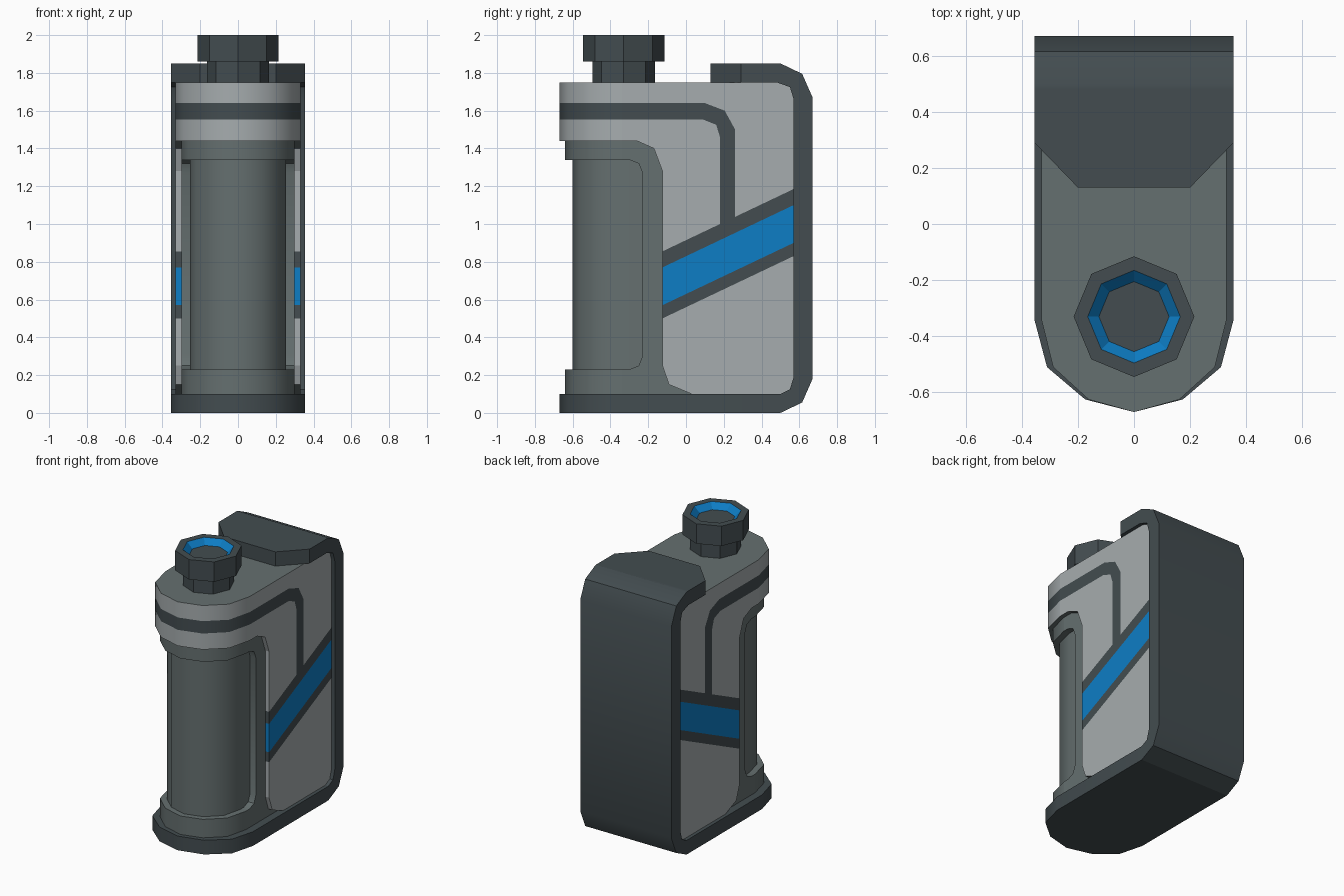
import bpy, bmesh, math

if "Cube" in bpy.data.objects:
    bpy.data.objects.remove(bpy.data.objects["Cube"])


def material(name, rgb):
    m = bpy.data.materials.new(name)
    m.diffuse_color = (*rgb, 1)
    m.use_nodes = True
    m.node_tree.nodes["Principled BSDF"].inputs["Base Color"].default_value = m.diffuse_color
    return m


DARK = material("charcoal", (0.056, 0.073, 0.080))
MID = material("slate grey", (0.130, 0.160, 0.160))
LIGHT = material("light grey", (0.380, 0.415, 0.425))
BLUE = material("blue", (0.004, 0.205, 0.560))


def prism(name, pts, axis, lo, hi, mat, cap=None, smooth=True):
    """Extrude a 2D outline: axis 'z' takes (x, y) points, axis 'x' takes (y, z)."""
    bm = bmesh.new()
    rings = []
    for h in (lo, hi):
        rings.append([bm.verts.new((a, b, h) if axis == 'z' else (h, a, b))
                      for a, b in pts])
    bm.faces.new(rings[0])
    bm.faces.new(rings[1])
    n = len(pts)
    for i in range(n):
        j = (i + 1) % n
        bm.faces.new((rings[0][i], rings[0][j], rings[1][j], rings[1][i]))
    bmesh.ops.recalc_face_normals(bm, faces=bm.faces)
    bm.normal_update()
    if cap:  # faces pointing up or down take the second colour
        for f in bm.faces:
            f.material_index = int(abs(f.normal.z) > 0.9)
    return finish(name, bm, [mat] + ([cap] if cap else []), smooth)


def finish(name, bm, mats, smooth):
    me = bpy.data.meshes.new(name)
    bm.to_mesh(me)
    bm.free()
    for m in mats:
        me.materials.append(m)
    if smooth:
        me.shade_smooth()
        me.set_sharp_from_angle(angle=math.radians(40))
    ob = bpy.data.objects.new(name, me)
    bpy.context.collection.objects.link(ob)
    return ob


Y0 = -0.34  # where the rounded nose begins


def nose(w, front, back):
    """Plan outline: straight sides with a faceted round front."""
    half = [(1, 0), (0.873, 0.515), (0.49, 0.864)]
    right = [(w * a, Y0 + (front - Y0) * b) for a, b in half]
    left = [(-x, y) for x, y in reversed(right)]
    return [(w, back)] + right + [(0, front)] + left + [(-w, back)]


# Outer frame: base plate, back band and top lip
prism("base_plate", nose(0.355, -0.67, 0.50), 'z', 0, 0.10, DARK)
prism("back_band", [(0.50, 0), (0.615, 0.055), (0.67, 0.18), (0.67, 1.67),
                    (0.615, 1.795), (0.50, 1.85), (0.48, 1.85), (0.48, 1.75),
                    (0.55, 1.725), (0.57, 1.66), (0.57, 0.19), (0.55, 0.125),
                    (0.50, 0.10)], 'x', -0.355, 0.355, DARK)
prism("top_lip", [(0.355, 0.50), (0.355, 0.29), (0.20, 0.13), (-0.20, 0.13),
                  (-0.355, 0.29), (-0.355, 0.50)], 'z', 1.75, 1.85, DARK)

# Inner core with a recess for the tube
prism("core", [(0.50, 0.10), (Y0, 0.10), (Y0, 0.23), (-0.30, 0.23), (-0.25, 0.25),
               (-0.23, 0.30), (-0.23, 1.27), (-0.25, 1.32), (-0.30, 1.34),
               (Y0, 1.34), (Y0, 1.75), (0.48, 1.75), (0.57, 1.66), (0.57, 0.19)],
      'x', -0.30, 0.30, MID)
prism("lower_collar", nose(0.30, -0.64, Y0 + 0.001), 'z', 0.10, 0.23, MID)
prism("upper_collar", nose(0.30, -0.64, Y0 + 0.001), 'z', 1.34, 1.44, MID)
prism("front_tube", nose(0.255, -0.60, -0.20), 'z', 0.22, 1.35, MID)

# Head bands round the front
for name, lo, hi, mat, cap in (("head_lower", 1.44, 1.553, LIGHT, MID),
                               ("head_stripe", 1.553, 1.64, DARK, None),
                               ("head_upper", 1.64, 1.75, LIGHT, MID)):
    prism(name, nose(0.33, -0.67, Y0 + 0.001), 'z', lo, hi, mat, cap)


def diag(y, z):
    """Height at y of a sloping line that starts at z on the panel's front edge."""
    return (y, z + (y + 0.125) * 0.475)


F, B = -0.125, 0.57


def sash(lo, hi):
    return [diag(F, lo), diag(B, lo), diag(B, hi), diag(F, hi)]


curve_out = [(Y0, 1.64), (0.10, 1.64), (0.205, 1.60), (0.26, 1.50), diag(0.26, 0.855)]
curve_in = [(Y0, 1.553), (0.09, 1.553), (0.16, 1.525), (0.18, 1.46), diag(0.18, 0.855)]
panels = (
    ("panel_lower", [diag(F, 0.50), (F, 0.25), (-0.09, 0.15), (0.03, 0.10),
                     (0.50, 0.10), (0.55, 0.125), (B, 0.19), diag(B, 0.50)], LIGHT),
    ("sash_edge_lower", sash(0.50, 0.57), DARK),
    ("sash", sash(0.57, 0.77), BLUE),
    ("sash_edge_upper", sash(0.77, 0.855), DARK),
    ("panel_inner", curve_in + [diag(F, 0.855), (F, 1.28), (-0.17, 1.40),
                                (-0.26, 1.44), (Y0, 1.44)], LIGHT),
    ("side_stripe", curve_out + curve_in[::-1], DARK),
    ("panel_upper", curve_out + [diag(B, 0.855), (B, 1.66), (0.55, 1.725),
                                 (0.48, 1.75), (Y0, 1.75)], LIGHT),
)
# Side panels on both sides
for side, s in (("right", 1), ("left", -1)):
    for name, pts, mat in panels:
        prism(f"{name}_{side}", pts, 'x', s * 0.30, s * 0.33, mat,
              MID if mat is LIGHT else None, smooth=False)

# Eight-sided mouthpiece: neck, head and blue funnel, turned as one lathe profile
bm = bmesh.new()
lathe = [(0.165, 1.74), (0.165, 1.86), (0.215, 1.86), (0.215, 2.0),
         (0.165, 2.0), (0.125, 1.96)]
rings = [[bm.verts.new((r * math.cos(i * math.pi / 4),
                        -0.33 + r * math.sin(i * math.pi / 4), z))
          for i in range(8)] for r, z in lathe]
for k in range(len(rings) - 1):
    for i in range(8):
        j = (i + 1) % 8
        f = bm.faces.new((rings[k][i], rings[k][j], rings[k + 1][j], rings[k + 1][i]))
        f.material_index = int(k == 4)
bm.faces.new(rings[-1])
bm.faces.new(rings[0])
bmesh.ops.recalc_face_normals(bm, faces=bm.faces)
finish("mouthpiece", bm, [DARK, BLUE], False)
